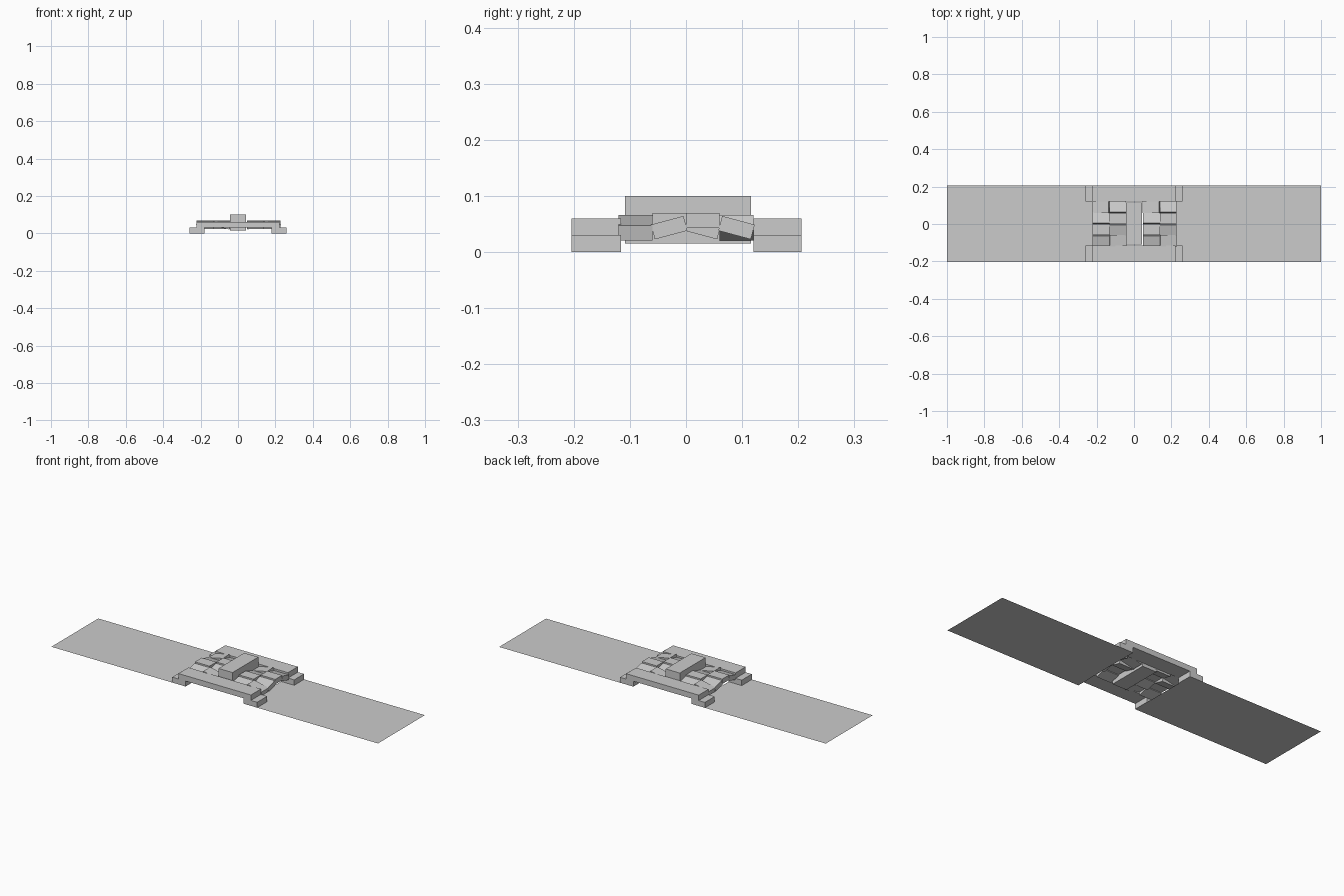
import bpy
import bmesh
from math import radians
from mathutils import Matrix, Vector

cube = bpy.data.objects.get("Cube")
if cube:
    bpy.data.objects.remove(cube, do_unlink=True)

# Single plain grey material
grey = bpy.data.materials.new("plain_grey")
grey.use_nodes = True
GREY = (0.6, 0.6, 0.6, 1)
grey.diffuse_color = GREY
grey.node_tree.nodes["Principled BSDF"].inputs["Base Color"].default_value = GREY


def finish(name, bm):
    mesh = bpy.data.meshes.new(name)
    bm.to_mesh(mesh)
    bm.free()
    mesh.materials.append(grey)
    obj = bpy.data.objects.new(name, mesh)
    bpy.context.collection.objects.link(obj)
    return obj


def box(name, x, y, z, tilt=0, axis='X'):
    """Box from (low, high) ranges, optionally tilted about its centre."""
    size = [hi - lo for lo, hi in (x, y, z)]
    centre = Vector([(lo + hi) / 2 for lo, hi in (x, y, z)])
    bm = bmesh.new()
    matrix = (Matrix.Translation(centre)
              @ Matrix.Rotation(radians(tilt), 4, axis)
              @ Matrix.Diagonal((*size, 1)))
    bmesh.ops.create_cube(bm, size=1, matrix=matrix)
    return finish(name, bm)


def sheet(name, x, y):
    """Flat single-sided rectangle on the ground."""
    bm = bmesh.new()
    corners = ((x[0], y[0]), (x[1], y[0]), (x[1], y[1]), (x[0], y[1]))
    bm.faces.new([bm.verts.new((a, b, 0)) for a, b in corners])
    return finish(name, bm)


# Long flat panels either side
FRONT, BACK = -0.204, 0.206
sheet("left_panel", (0.18, 1), (FRONT, BACK))
sheet("right_panel", (-1, -0.18), (FRONT, BACK))

# Front and back rails, each standing on two feet
for end, span in (("front", (FRONT, -0.116)), ("back", (0.12, BACK))):
    box(end + "_rail", (-0.222, 0.222), span, (0.03, 0.06))
    box(end + "_left_foot", (0.178, 0.26), span, (0, 0.03))
    box(end + "_right_foot", (-0.26, -0.178), span, (0, 0.03))

# Raised central block
box("centre_block", (-0.043, 0.043), (-0.109, 0.116), (0.015, 0.1))

# Woven slats: each column rises, runs flat and falls, with one crosswise slat
ROW = 0.06
HIGH, MID = (0.043, 0.07), (0.03, 0.057)


def slat_column(name, x, start, cross_start, cross_tilt):
    for i, (part, tilt, z) in enumerate((("rising", 15, MID),
                                         ("flat", 0, HIGH),
                                         ("falling", -15, MID))):
        y = start + i * ROW
        box(f"{name}_{part}_slat", x, (y, y + ROW), z, tilt)
    box(f"{name}_cross_slat", x, (cross_start, cross_start + ROW),
        MID, cross_tilt, 'Y')


for side, left_edge in (("right", -0.222), ("left", 0.048)):
    middle = left_edge + 0.09
    slat_column(side + "_first", (left_edge, middle), -0.12, 0.06, -12)
    slat_column(side + "_second", (middle, middle + 0.09), -0.06, -0.12, 12)
